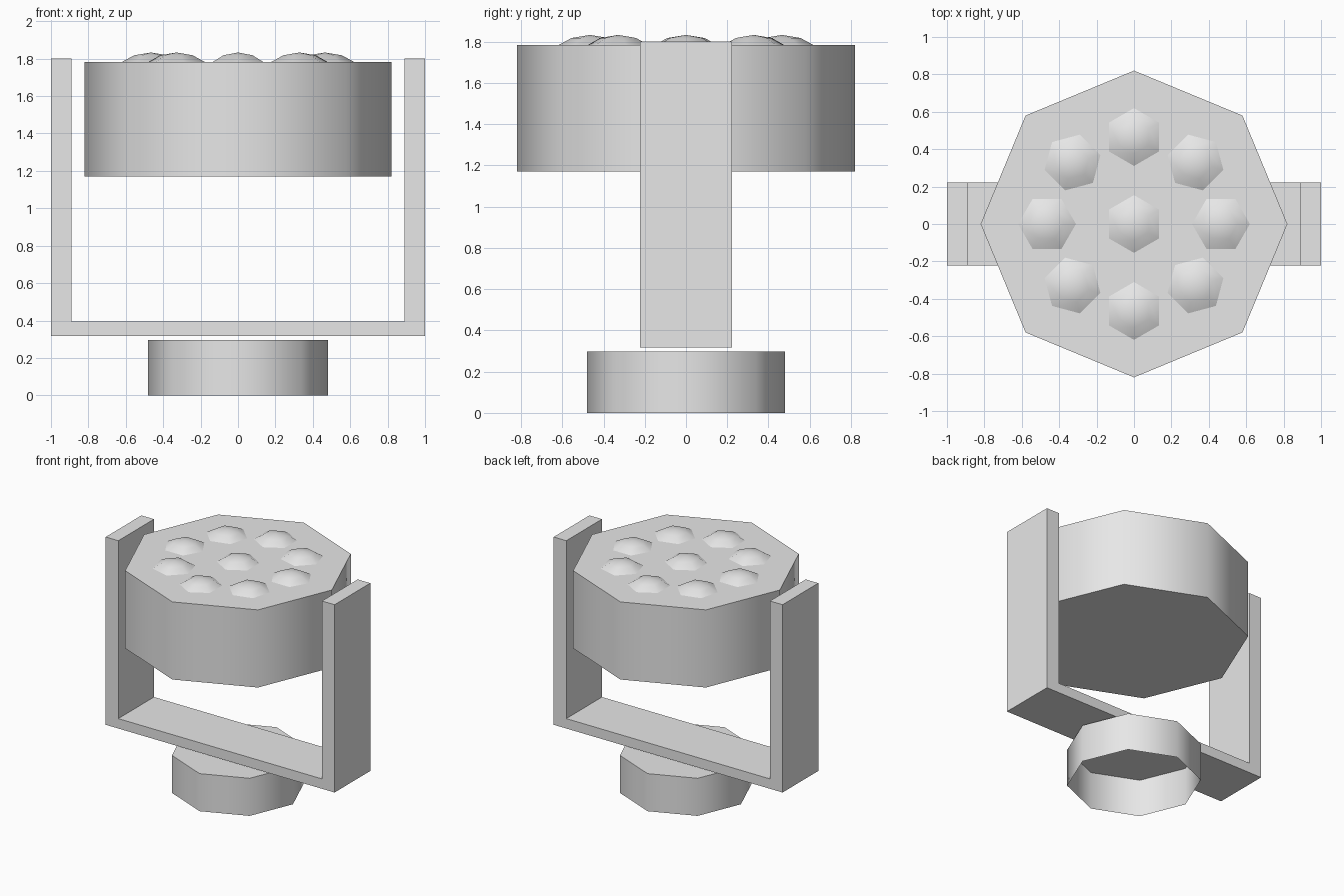
import bpy, bmesh, math

cube = bpy.data.objects.get("Cube")
if cube:
    bpy.data.objects.remove(cube, do_unlink=True)

grey = bpy.data.materials.new("light grey")
grey.use_nodes = True
COLOUR = (0.8, 0.8, 0.8, 1.0)
grey.diffuse_color = COLOUR
grey.node_tree.nodes["Principled BSDF"].inputs["Base Color"].default_value = COLOUR


def add_object(name, bm, smooth_angle=None):
    mesh = bpy.data.meshes.new(name)
    bm.to_mesh(mesh)
    bm.free()
    mesh.materials.append(grey)
    obj = bpy.data.objects.new(name, mesh)
    bpy.context.collection.objects.link(obj)
    if smooth_angle:
        bpy.ops.object.select_all(action='DESELECT')
        obj.select_set(True)
        bpy.context.view_layer.objects.active = obj
        bpy.ops.object.shade_smooth_by_angle(angle=math.radians(smooth_angle))
    return obj


def lathe(name, profile, sides, turn=0.0, centre=(0, 0), close_bottom=False):
    """Stack rings of (radius, z) from bottom to top; radius 0 ends in a point."""
    bm = bmesh.new()
    rings = []
    for r, z in profile:
        if r == 0:
            rings.append([bm.verts.new((*centre, z))] * sides)
            continue
        angles = [turn + math.tau * i / sides for i in range(sides)]
        rings.append([bm.verts.new((centre[0] + r * math.cos(a),
                                    centre[1] + r * math.sin(a), z)) for a in angles])
    for low, high in zip(rings, rings[1:]):
        for i in range(sides):
            j = (i + 1) % sides
            corners = [low[i], low[j], high[j], high[i]]
            bm.faces.new(list(dict.fromkeys(corners)))
    if profile[-1][0] > 0:
        bm.faces.new(rings[-1])
    if close_bottom:
        bm.faces.new(rings[0][::-1])
    return add_object(name, bm, 60)


# Octagonal foot, a cup open underneath
lathe("base", [(0.48, 0.0), (0.48, 0.297)], 8)

# Closed octagonal lamp head
lathe("lamp_head", [(0.82, 1.17), (0.82, 1.783)], 8, close_bottom=True)

# U-shaped yoke: a front outline extruded through its depth
outline = [(-1, 0.317), (1, 0.317), (1, 1.8), (0.89, 1.8),
           (0.89, 0.395), (-0.89, 0.395), (-0.89, 1.8), (-1, 1.8)]
bm = bmesh.new()
front = bm.faces.new([bm.verts.new((x, -0.223, z)) for x, z in outline])
moved = bmesh.ops.extrude_face_region(bm, geom=[front], use_keep_orig=True)["geom"]
bmesh.ops.translate(bm, vec=(0, 0.446, 0),
                    verts=[v for v in moved if isinstance(v, bmesh.types.BMVert)])
bmesh.ops.recalc_face_normals(bm, faces=bm.faces)
add_object("yoke", bm)

# Shallow six-sided lenses: one in the middle, eight around it
DOME = [(0.16, 1.78), (0.09, 1.818), (0.0, 1.833)]
lathe("lens_centre", DOME, 6, math.pi / 2)
for k in range(8):
    a = k * math.pi / 4
    lathe(f"lens_{k + 1}", DOME, 6, a, (0.465 * math.cos(a), 0.465 * math.sin(a)))
